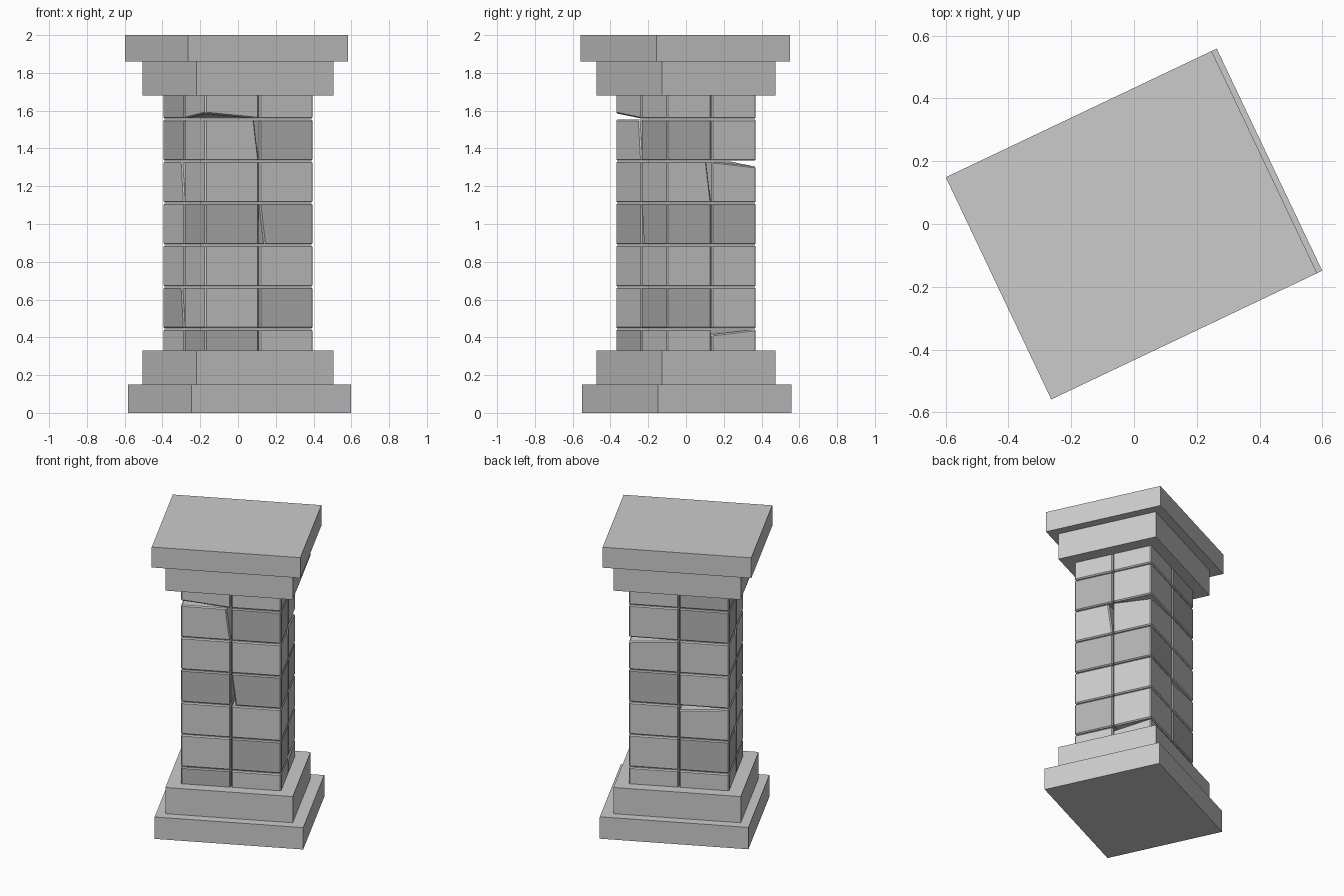
import bpy, bmesh
from math import radians
from mathutils import Matrix, Vector

if "Cube" in bpy.data.objects:
    bpy.data.objects.remove(bpy.data.objects["Cube"])

ROT = Matrix.Rotation(radians(25.4), 4, 'Z')
A, B, ROWS = 0.636, 0.528, 9      # column plan size and number of courses
H = 2.0 / ROWS

dark = bpy.data.materials.new("dark_stone")
dark.diffuse_color = (0.45, 0.45, 0.45, 1)
dark.use_nodes = True
dark.node_tree.nodes["Principled BSDF"].inputs["Base Color"].default_value = dark.diffuse_color


def box(name, center, size, chip=None, bevel=0.0):
    """Box, optionally with one corner pushed inward along an axis, then bevelled."""
    bm = bmesh.new()
    bmesh.ops.create_cube(bm, size=1)
    for v in bm.verts:
        sign = tuple(1 if c > 0 else -1 for c in v.co)
        v.co = Vector(c * s for c, s in zip(v.co, size)) + Vector(center)
        if chip and sign == chip[1]:
            axis = "xyz".index(chip[0])
            v.co[axis] -= sign[axis] * 0.028
    if bevel:
        bmesh.ops.bevel(bm, geom=bm.edges[:], offset=bevel, segments=1,
                        affect='EDGES', profile=0.5)
    bm.transform(ROT)
    bmesh.ops.recalc_face_normals(bm, faces=bm.faces[:])
    me = bpy.data.meshes.new(name)
    bm.to_mesh(me)
    bm.free()
    ob = bpy.data.objects.new(name, me)
    bpy.context.collection.objects.link(ob)
    return ob


# Stepped base and cap: the same two slabs, flipped for the top
for name, flip in (("base", 1), ("cap", -1)):
    thick, total = (0.15, 0.33) if flip == 1 else (0.14, 0.32)
    for part, x, lo, hi, a, b in (("outer", 0.009, 0, thick, 0.937, 0.783),
                                  ("inner", 0, thick, total, 0.803, 0.665)):
        mid = (lo + hi) / 2
        box(f"{name}_{part}_slab", (x * flip, 0, mid if flip == 1 else 2 - mid),
            (a, b, hi - lo))

# Stones with one chipped corner: (row, right, back) -> axis and corner
CHIPS = {
    (7, 0, 0): ("z", (-1, -1, -1)),
    (6, 0, 0): ("x", (1, -1, 1)),
    (5, 0, 1): ("y", (-1, -1, 1)),
    (5, 1, 0): ("y", (1, 1, 1)),
    (5, 1, 1): ("z", (1, 1, 1)),
    (4, 1, 0): ("x", (-1, -1, -1)),
    (3, 0, 1): ("z", (1, 1, 1)),
    (2, 0, 1): ("y", (-1, -1, 1)),
    (1, 1, 1): ("z", (1, -1, 1)),
}


def is_dark(r, i, j):
    """Darker stones sit in every second course, plus two odd ones."""
    if r in (2, 6):
        return i != j
    if r == 4:
        return (i, j) != (0, 1)
    return (r, i, j) in ((1, 0, 0), (7, 0, 1))


# Column of stacked stones, two by two in every course
for r in range(ROWS):
    for i in (0, 1):
        for j in (0, 1):
            z0 = max(r * H, 0.002)
            z1 = min((r + 1) * H, 1.998)
            stone = box(f"stone_{r}_{i}{j}",
                        ((i - .5) * A / 2, (j - .5) * B / 2, (z0 + z1) / 2),
                        (A / 2 - .004, B / 2 - .004, z1 - z0 - .004),
                        CHIPS.get((r, i, j)), 0.007)
            if is_dark(r, i, j):
                stone.data.materials.append(dark)
